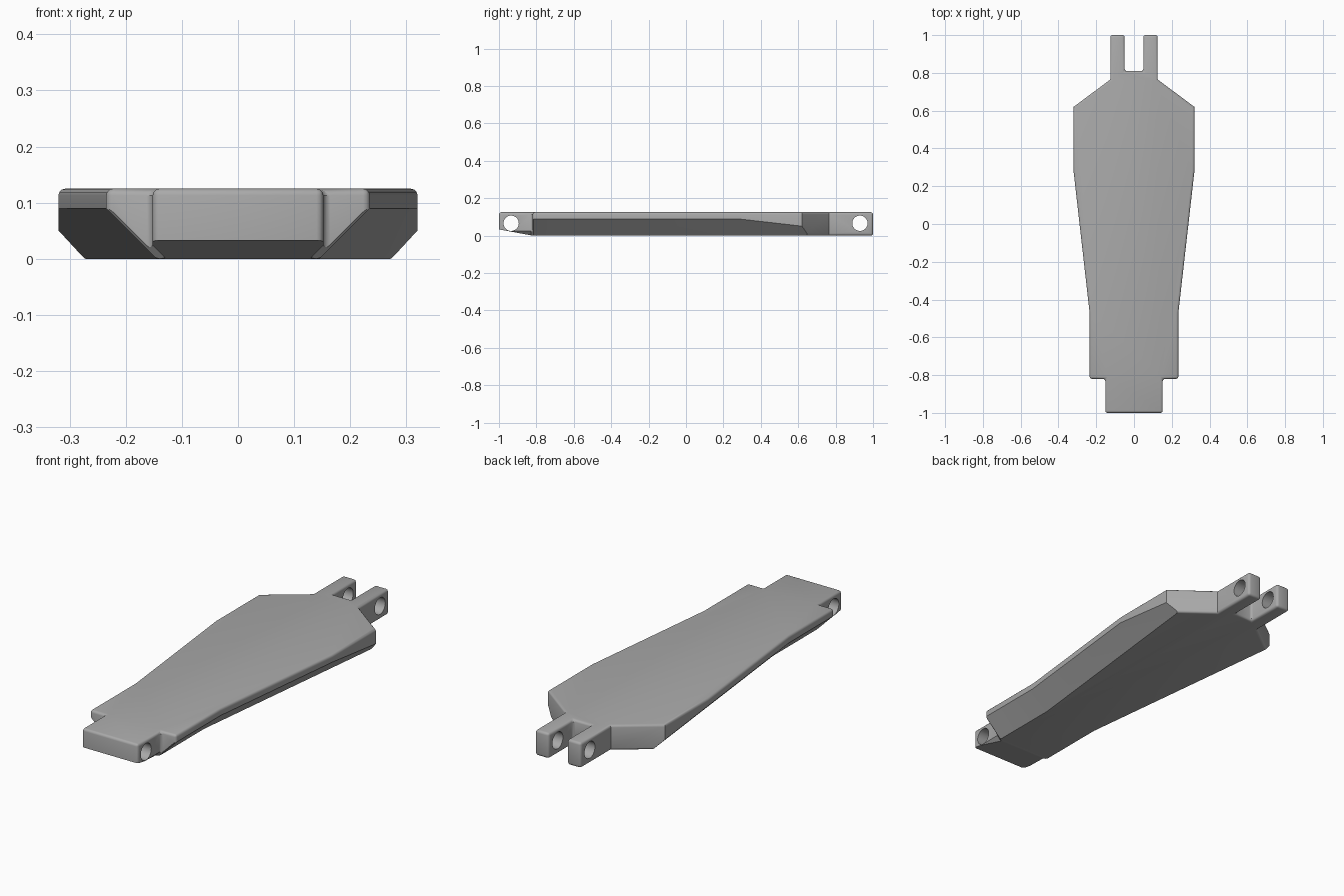
import bpy, bmesh, math
from mathutils import Matrix

default = bpy.data.objects.get("Cube")
if default:
    bpy.data.objects.remove(default, do_unlink=True)

TOP = 0.125

grey = bpy.data.materials.new("plain grey")
grey.use_nodes = True
grey.diffuse_color = (0.4, 0.4, 0.4, 1)
grey.node_tree.nodes["Principled BSDF"].inputs["Base Color"].default_value = grey.diffuse_color


def finish(bm, name):
    bmesh.ops.recalc_face_normals(bm, faces=bm.faces)
    mesh = bpy.data.meshes.new(name)
    bm.to_mesh(mesh)
    bm.free()
    obj = bpy.data.objects.new(name, mesh)
    bpy.context.collection.objects.link(obj)
    return obj


def loft(sections, name):
    """Solid skinned through a row of matching closed sections."""
    bm = bmesh.new()
    rings = [[bm.verts.new(p) for p in s] for s in sections]
    for a, b in zip(rings, rings[1:]):
        for i in range(len(a)):
            j = (i + 1) % len(a)
            bm.faces.new((a[i], a[j], b[j], b[i]))
    bm.faces.new(rings[0])
    bm.faces.new(rings[-1])
    return finish(bm, name)


# Plate: half outline mirrored, from the front tongue to the rear fork
half = [(0.152, -1), (0.152, -0.82), (0.235, -0.82), (0.235, -0.47), (0.32, 0.28),
        (0.32, 0.62), (0.125, 0.765), (0.125, 1), (0.05, 1), (0.05, 0.81)]
outline = half + [(-x, y) for x, y in reversed(half)]
plate = loft([[(x, y, z) for x, y in outline] for z in (0, TOP)], "link_plate")
plate.data.materials.append(grey)
bevel = plate.modifiers.new("rounded edges", 'BEVEL')
bevel.width = 0.012
bevel.segments = 3
bevel.limit_method = 'ANGLE'
bevel.angle_limit = math.radians(58)

cutters = []

# Sloping undersides: wedge cutters along both flanks
flank = [(-1.1, 0.128), (-0.83, 0.128), (-0.815, 0.145), (-0.47, 0.145), (0.8, 0.29)]
for side in (1, -1):
    rows = [[(side * (f - 0.1), y, -0.1), (side * (f + 0.3), y, 0.3), (side * (f + 0.3), y, -0.1)]
            for y, f in flank]
    cutters.append(loft(rows, "flank_cutter"))

# Tongue underside rising toward the front
wedge = [(-0.82, 0), (-1.1, 0.051), (-1.1, -0.1), (-0.82, -0.1)]
cutters.append(loft([[(x, y, z) for y, z in wedge] for x in (-0.5, 0.5)], "tongue_cutter"))

# Pin holes through the tongue and the fork
for y in (-0.935, 0.93):
    bm = bmesh.new()
    bmesh.ops.create_cone(bm, cap_ends=True, segments=32, radius1=0.041, radius2=0.041, depth=1,
                          matrix=Matrix.Translation((0, y, 0.066)) @ Matrix.Rotation(math.pi / 2, 4, 'Y'))
    cutters.append(finish(bm, "pin_hole_cutter"))

for c in cutters:
    c.hide_render = True
    cut = plate.modifiers.new("cut", 'BOOLEAN')
    cut.operation = 'DIFFERENCE'
    cut.solver = 'EXACT'
    cut.object = c

# Bake the cuts, then drop the cutters
bpy.context.view_layer.update()
deps = bpy.context.evaluated_depsgraph_get()
baked = bpy.data.meshes.new_from_object(plate.evaluated_get(deps))
plate.modifiers.clear()
plate.data = baked
for c in cutters:
    bpy.data.objects.remove(c, do_unlink=True)

bpy.ops.object.select_all(action='DESELECT')
plate.select_set(True)
bpy.context.view_layer.objects.active = plate
bpy.ops.object.shade_smooth_by_angle(angle=math.radians(31))
